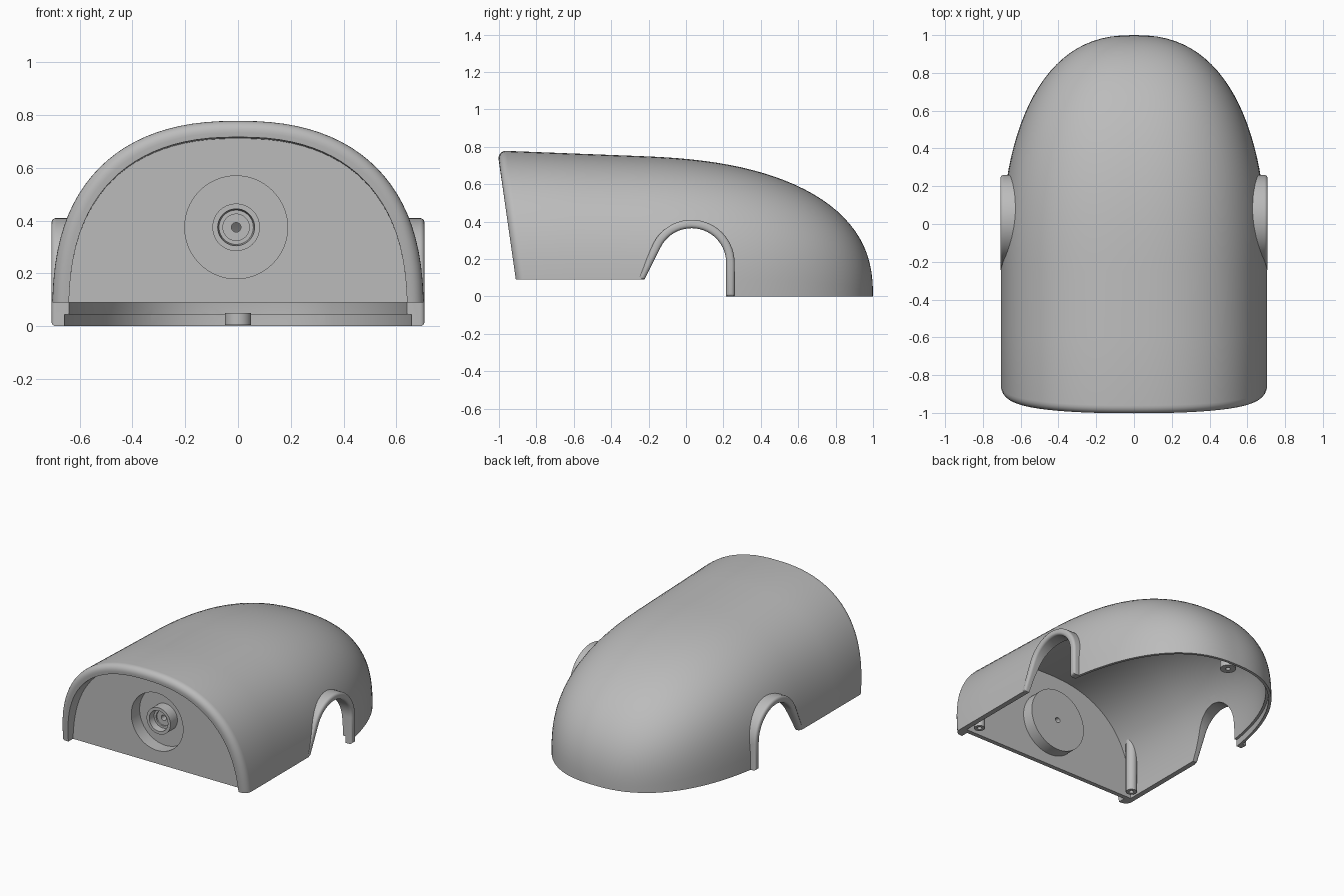
import bpy, bmesh, math
from mathutils import Vector, Matrix

if "Cube" in bpy.data.objects:
    bpy.data.objects.remove(bpy.data.objects["Cube"], do_unlink=True)

grey = bpy.data.materials.new("plain grey")
grey.diffuse_color = (0.5, 0.5, 0.5, 1)
grey.use_nodes = True
grey.node_tree.nodes["Principled BSDF"].inputs["Base Color"].default_value = (0.5, 0.5, 0.5, 1)

FRONT, LEAN = -0.897, 0.143         # leaning front plane: y = FRONT - LEAN * z
PANEL = -0.86                       # upright recessed front panel
BEND = -0.25                        # where the tail starts to round off
SILL = 0.09                         # underside height ahead of the arches


def make(name, bm, matrix=None):
    bmesh.ops.remove_doubles(bm, verts=bm.verts, dist=0.00001)
    bmesh.ops.recalc_face_normals(bm, faces=bm.faces)
    if matrix:
        bm.transform(matrix)
    mesh = bpy.data.meshes.new(name)
    bm.to_mesh(mesh)
    bm.free()
    mesh.materials.append(grey)
    obj = bpy.data.objects.new(name, mesh)
    bpy.context.collection.objects.link(obj)
    return obj


def skin(bm, rings, closed=True):
    """Join equal rings of points with quads."""
    rows = [[bm.verts.new(p) for p in ring] for ring in rings]
    n = len(rows[0])
    for a, b in zip(rows, rows[1:]):
        for i in range(n if closed else n - 1):
            j = (i + 1) % n
            bm.faces.new((a[i], a[j], b[j], b[i]))
    return rows


def hull(inset):
    """Rounded body solid, drawn in by inset and running past the front and floor."""
    length, count = 1 - inset - BEND, 48
    tail = [BEND + length * math.sin(math.pi / 2 * i / 28) for i in range(29)]
    rings = []
    for y in [-1.2, -0.6] + tail:
        u = min(1, max(0, (y - BEND) / length))
        w = (0.705 - inset) * max(0, 1 - u ** 2.4) ** (1 / 2.4)
        h = (0.741 - 0.039 * y - inset) * max(0, 1 - u ** 2.5) ** 0.41
        ring = [(w, y, -0.1)]
        for i in range(count + 1):
            a = math.pi * i / count
            c, s = math.cos(a), max(0, math.sin(a))
            s = 0 if i in (0, count) else s
            ring.append((math.copysign(w * abs(c) ** (2 / 2.35), c), y, h * s ** (2 / 2.7)))
        rings.append(ring + [(-w, y, -0.1)])
    bm = bmesh.new()
    rows = skin(bm, rings)
    bm.faces.new(rows[0])
    bmesh.ops.remove_doubles(bm, verts=bm.verts, dist=0.00001)
    return bm


def clip(bm, point, normal):
    """Cut away the side the normal points to and close the cut."""
    bmesh.ops.bisect_plane(bm, geom=bm.verts[:] + bm.edges[:] + bm.faces[:],
                           plane_co=point, plane_no=normal, clear_outer=True)
    bmesh.ops.holes_fill(bm, edges=[e for e in bm.edges if e.is_boundary], sides=0)
    return bm


def prism(outline, x0, x1):
    """Side outline of (y, z) points extruded along x."""
    bm = bmesh.new()
    rows = skin(bm, [[(x, y, z) for y, z in outline] for x in (x0, x1)])
    for row in rows:
        bm.faces.new(row)
    return bm


def lathe(profile, closed=False, steps=64):
    """Turn (radius, height) points around z."""
    rings = [[(r * math.cos(t), r * math.sin(t), z) for r, z in profile]
             for t in (2 * math.pi * i / steps for i in range(steps + 1))]
    bm = bmesh.new()
    skin(bm, rings, closed)
    return bm


def cut(obj, *cutters, operation="DIFFERENCE"):
    bpy.context.view_layer.objects.active = obj
    for cutter in cutters:
        mod = obj.modifiers.new("cut", "BOOLEAN")
        mod.operation, mod.solver, mod.object = operation, "EXACT", cutter
        bpy.ops.object.modifier_apply(modifier=mod.name)


def arch(radius, foot, right_z, left_z):
    """Wheel arch path from the rear foot over the top to the sloping front foot."""
    path = [(0.03 + radius, right_z)]
    for i in range(25):
        a = math.radians(153 * i / 24)
        path.append((0.03 + radius * math.cos(a), 0.18 + radius * math.sin(a)))
    y, z = path[-1]
    k = (z - left_z) / (z - SILL)
    return path + [(y + (foot - y) * k, left_z)]


# Cutters: cavity, front recess, seating step, floor with raised sill, wheel
# openings, panel pocket, and a trim that keeps inner parts inside the skin
place = Matrix.Translation((-0.007, PANEL, 0.375)) @ \
    Vector((0, 1, 0)).to_track_quat("Z", "Y").to_matrix().to_4x4()
cavity = make("cavity_cutter", clip(hull(0.035), (0, PANEL + 0.03, 0), (0, -1, 0)))
recess = make("recess_cutter", clip(hull(0.063), (0, PANEL, 0), (0, 1, 0)))
step = make("step_cutter", clip(hull(0.018), (0, 0, 0.045), (0, 0, 1)))
floor = make("floor_cutter", prism(
    [(-2, -1), (2, -1), (2, 0), (0.03, 0), (0.03, SILL), (-2, SILL)], -2, 2))
opening = make("arch_cutter", prism(arch(0.205, -0.24, -0.2, -0.2), -2, 2))
hole = make("pocket_cutter", lathe(
    [(0, -0.1), (0.195, -0.1), (0.195, 0.2), (0, 0.2)]), place)
trim = make("trim_cutter", hull(0.012))
cutters = [cavity, recess, step, floor, opening, hole, trim]

# Body shell with a rounded front lip and a recessed front panel
bm = clip(hull(0), (0, FRONT, 0), Vector((0, -1, -LEAN)))
lip = [e for e in bm.edges
       if all(abs(v.co.y + LEAN * v.co.z - FRONT) < 0.0001 for v in e.verts)
       and max(v.co.z for v in e.verts) > -0.05]
bmesh.ops.bevel(bm, geom=lip, offset=0.048, segments=6, profile=0.5,
                affect="EDGES", clamp_overlap=False)
shell = make("body_shell", bm)
cut(shell, cavity, recess, floor, step, opening, hole)
parts = [shell]

# Rounded flares around the wheel arches
for side, name in ((1, "left"), (-1, "right")):
    band = arch(0.23, -0.26, 0, SILL) + arch(0.185, -0.222, 0, SILL)[::-1]
    bm = prism(band, side * 0.5, side * 0.707)
    bmesh.ops.recalc_face_normals(bm, faces=bm.faces)
    rim = [e for e in bm.edges if all(abs(v.co.x) > 0.7 for v in e.verts)]
    bmesh.ops.bevel(bm, geom=rim, offset=0.017, segments=4, profile=0.5,
                    affect="EDGES", clamp_overlap=True)
    flare = make(name + "_arch_flare", bm)
    cut(flare, cavity, step)
    parts.append(flare)

# Round pocket with a stepped hub in the panel
parts.append(make("hub_pocket", lathe(
    [(0.195, 0.004), (0.195, 0.09), (0.09, 0.09), (0.09, 0.015), (0.07, 0.015),
     (0.065, 0.06), (0.05, 0.06), (0.05, 0.07), (0.018, 0.07), (0.018, 0.11),
     (0.212, 0.11), (0.212, 0.004)], closed=True), place))

# Screw posts inside the front corners and the tail
for name, x, y, z, top, r in (("left_screw_post", 0.62, -0.765, SILL, 0.6, 0.035),
                              ("right_screw_post", -0.62, -0.765, SILL, 0.6, 0.035),
                              ("tail_screw_post", 0, 0.915, 0.005, 0.05, 0.05)):
    bore = 0.015
    profile = [(0, z + 0.03), (bore, z + 0.03), (bore, z), (r, z), (r, top), (0, top)]
    post = make(name, lathe(profile, steps=24), Matrix.Translation((x, y, 0)))
    cut(post, trim, operation="INTERSECT")
    parts.append(post)

for cutter in cutters:
    bpy.data.objects.remove(cutter, do_unlink=True)

# Smooth shading with crisp edges
bpy.ops.object.select_all(action="DESELECT")
for part in parts:
    part.select_set(True)
bpy.context.view_layer.objects.active = shell
bpy.ops.object.shade_smooth_by_angle(angle=math.radians(30))
